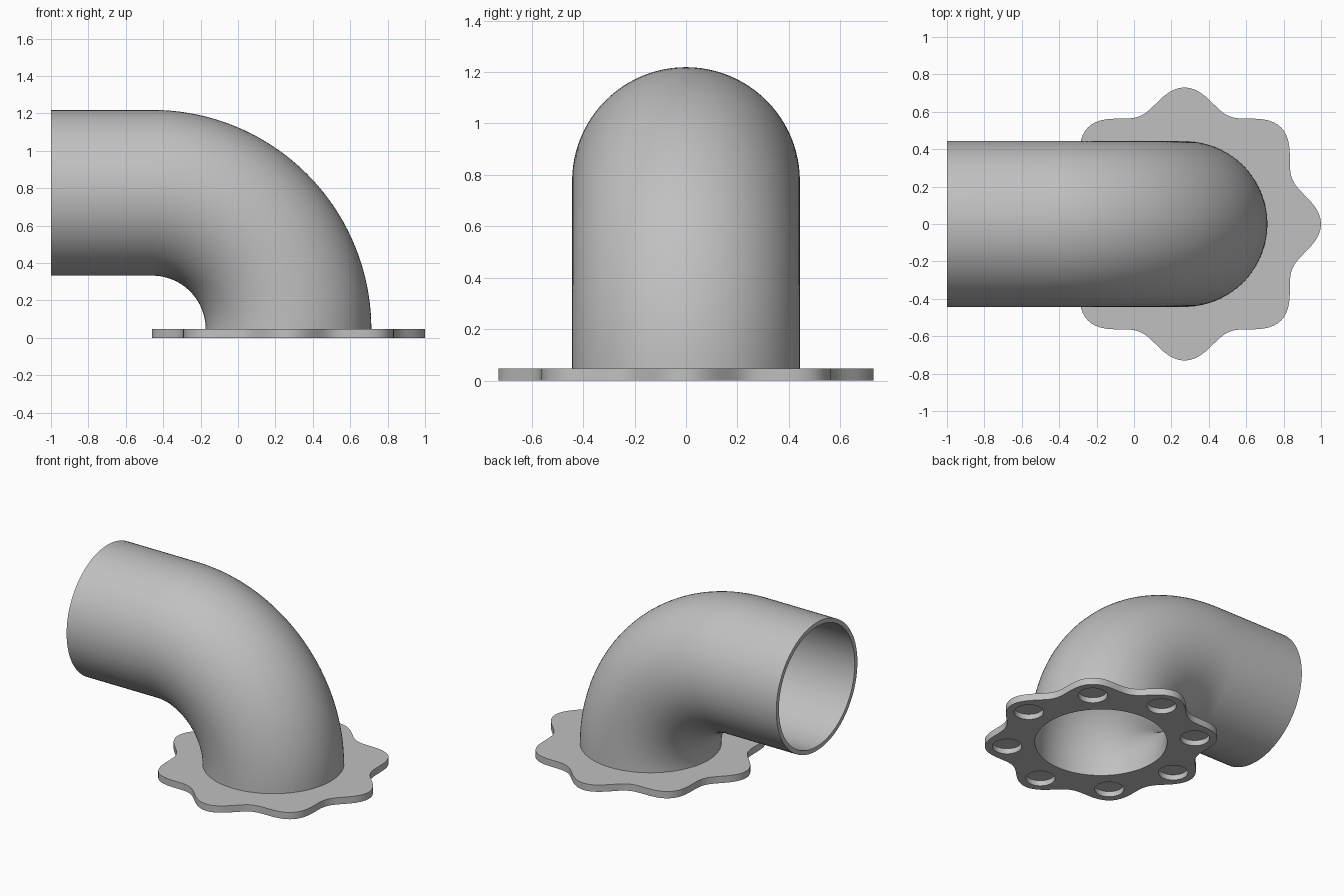
import bpy, bmesh
from math import sin, cos, pi, radians
from mathutils import Vector

if "Cube" in bpy.data.objects:
    bpy.data.objects.remove(bpy.data.objects["Cube"], do_unlink=True)

AXIS_X = 0.27        # centre of the flange and the vertical pipe mouth
THICK = 0.047        # flange thickness
BEND = 0.729         # bend radius of the pipe axis
R_OUT, R_IN = 0.443, 0.414
LOBES = 8

grey = bpy.data.materials.new("plain grey")
grey.use_nodes = True
colour = (0.53, 0.53, 0.53, 1)
grey.diffuse_color = colour
grey.node_tree.nodes["Principled BSDF"].inputs["Base Color"].default_value = colour


def make_object(name, bm):
    bmesh.ops.recalc_face_normals(bm, faces=bm.faces)
    mesh = bpy.data.meshes.new(name)
    bm.to_mesh(mesh)
    bm.free()
    mesh.materials.append(grey)
    ob = bpy.data.objects.new(name, mesh)
    bpy.context.collection.objects.link(ob)
    return ob


def select_only(ob):
    bpy.ops.object.select_all(action='DESELECT')
    ob.select_set(True)
    bpy.context.view_layer.objects.active = ob


def prism(bm, outline, z0, z1):
    """Extrude a closed flat outline between two heights."""
    low = [bm.verts.new((x, y, z0)) for x, y in outline]
    high = [bm.verts.new((x, y, z1)) for x, y in outline]
    bm.faces.new(low)
    bm.faces.new(high)
    for i in range(len(low)):
        j = (i + 1) % len(low)
        bm.faces.new((low[i], low[j], high[j], high[i]))


def circle(cx, cy, r, n):
    return [(cx + r * cos(2 * pi * i / n), cy + r * sin(2 * pi * i / n)) for i in range(n)]


# Wavy flange plate
bm = bmesh.new()
steps = 192
wave = []
for i in range(steps):
    a = 2 * pi * i / steps
    r = 0.677 + 0.053 * cos(LOBES * a)
    wave.append((AXIS_X + r * cos(a), r * sin(a)))
prism(bm, wave, 0, THICK)
flange = make_object("flange", bm)

# Central bore and blind bolt holes, cut from the underside
bm = bmesh.new()
prism(bm, circle(AXIS_X, 0, R_IN, 96), -0.1, 0.2)
for k in range(LOBES):
    a = 2 * pi * k / LOBES
    prism(bm, circle(AXIS_X + 0.59 * cos(a), 0.59 * sin(a), 0.092, 32), -0.1, 0.037)
cutter = make_object("hole_cutter", bm)
cutter.hide_render = True
cut = flange.modifiers.new("holes", 'BOOLEAN')
cut.operation = 'DIFFERENCE'
cut.solver = 'EXACT'
cut.object = cutter
select_only(flange)
bpy.ops.object.modifier_apply(modifier="holes")
bpy.data.objects.remove(cutter, do_unlink=True)

# Pipe axis: quarter bend, then a straight run; each station has a centre and a ring direction
stations = []
turn = 40
for i in range(turn + 1):
    a = radians(90) * i / turn
    out = Vector((cos(a), 0, sin(a)))
    stations.append((Vector((AXIS_X - BEND, 0, THICK)) + out * BEND, out))
stations.append((Vector((-1, 0, THICK + BEND)), Vector((0, 0, 1))))

# Hollow pipe: outer and inner skins joined by a rim at both mouths
bm = bmesh.new()
sides = 96
side = Vector((0, 1, 0))
path = [(c, o, R_OUT) for c, o in stations] + [(c, o, R_IN) for c, o in reversed(stations)]
rings = []
for c, out, r in path:
    rings.append([bm.verts.new(c + r * (out * cos(2 * pi * i / sides) + side * sin(2 * pi * i / sides)))
                  for i in range(sides)])
for n, ring in enumerate(rings):
    following = rings[(n + 1) % len(rings)]
    for i in range(sides):
        j = (i + 1) % sides
        bm.faces.new((ring[i], ring[j], following[j], following[i]))
pipe = make_object("elbow_pipe", bm)

for ob in (flange, pipe):
    select_only(ob)
    bpy.ops.object.shade_smooth_by_angle(angle=radians(30))
